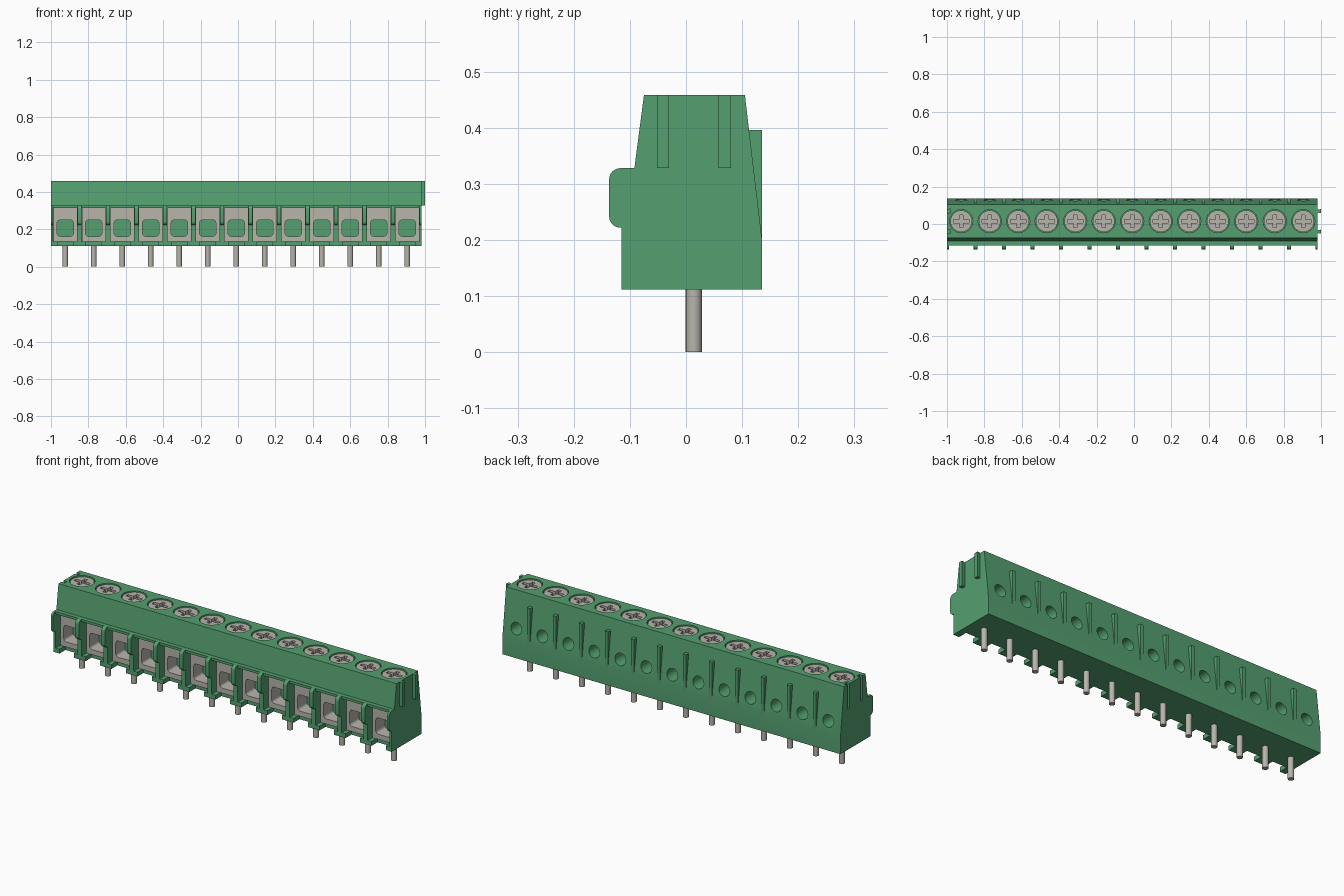
import bpy, bmesh, math

if "Cube" in bpy.data.objects:
    bpy.data.objects.remove(bpy.data.objects["Cube"])

PITCH, COUNT, X0 = 0.1524, 13, -1.0
X1 = X0 + PITCH * COUNT
CELLS = [X0 + PITCH * (i + 0.5) for i in range(COUNT)]
WALLS = [X0 + PITCH * i for i in range(COUNT + 1)]
MID_Y = 0.015


def material(name, rgb):
    m = bpy.data.materials.new(name)
    m.use_nodes = True
    m.diffuse_color = (*rgb, 1)
    m.node_tree.nodes["Principled BSDF"].inputs["Base Color"].default_value = (*rgb, 1)
    return m


GREEN = material("housing green", (0.089, 0.350, 0.162))
METAL = material("warm grey metal", (0.48, 0.46, 0.41))


def prism(bm, pts, axis, a, b):
    """Extrude a 2D outline along x (y,z), y (x,z) or z (x,y)."""
    place = {"x": lambda p, t: (t, p[0], p[1]),
             "y": lambda p, t: (p[0], t, p[1]),
             "z": lambda p, t: (p[0], p[1], t)}[axis]
    lo = [bm.verts.new(place(p, a)) for p in pts]
    hi = [bm.verts.new(place(p, b)) for p in pts]
    bm.faces.new(lo)
    bm.faces.new(hi)
    for i in range(len(pts)):
        j = (i + 1) % len(pts)
        bm.faces.new((lo[i], lo[j], hi[j], hi[i]))


def circle(cx, cy, r, n=28):
    return [(cx + r * math.cos(2 * math.pi * i / n),
             cy + r * math.sin(2 * math.pi * i / n)) for i in range(n)]


def rect(x0, x1, y0, y1):
    return [(x0, y0), (x1, y0), (x1, y1), (x0, y1)]


def arc(cx, cy, r, start, end, n=6):
    return [(cx + r * math.cos(math.radians(start + (end - start) * i / n)),
             cy + r * math.sin(math.radians(start + (end - start) * i / n)))
            for i in range(n + 1)]


def make(name, mat, prisms):
    bm = bmesh.new()
    for p in prisms:
        prism(bm, *p)
    bmesh.ops.recalc_face_normals(bm, faces=bm.faces[:])
    me = bpy.data.meshes.new(name)
    bm.to_mesh(me)
    bm.free()
    me.materials.append(mat)
    ob = bpy.data.objects.new(name, me)
    bpy.context.collection.objects.link(ob)
    return ob


def cut(ob, prisms):
    """Subtract prisms from the object and bake the result."""
    cutter = make("cutter", ob.data.materials[0], prisms)
    cutter.hide_render = True
    mod = ob.modifiers.new("cut", "BOOLEAN")
    mod.operation, mod.solver, mod.object = "DIFFERENCE", "EXACT", cutter
    bpy.context.view_layer.update()
    deps = bpy.context.evaluated_depsgraph_get()
    baked = bpy.data.meshes.new_from_object(ob.evaluated_get(deps))
    ob.modifiers.clear()
    ob.data = baked
    bpy.data.objects.remove(cutter)


def smooth(ob):
    bpy.ops.object.select_all(action="DESELECT")
    ob.select_set(True)
    bpy.context.view_layer.objects.active = ob
    bpy.ops.object.shade_smooth_by_angle(angle=math.radians(30))


def dovetail(x_in, x_out, y):
    return [(x_in, y - 0.007), (x_out, y - 0.011), (x_out, y + 0.011), (x_in, y + 0.007)]


# Housing: one side profile, then wire bays, floor notches, holes and end grooves
profile = [(-0.115, 0.112), (0.135, 0.112), (0.135, 0.205), (0.105, 0.458),
           (-0.075, 0.458), (-0.092, 0.328), (-0.115, 0.328)]
housing = make("housing", GREEN, [(profile, "x", X0, X1)])
cut(housing, [(rect(x - 0.064, x + 0.064, 0.135, 0.315), "y", -0.2, 0.0) for x in CELLS])
cut(housing, [(rect(x - 0.042, x + 0.042, 0.09, 0.16), "y", -0.2, -0.065) for x in CELLS])
cut(housing, [(circle(x, MID_Y, 0.062), "z", 0.43, 0.5) for x in CELLS]
    + [(circle(x, 0.265, 0.032, 20), "y", 0.05, 0.2) for x in CELLS])
cut(housing, [(dovetail(-1.01, -0.98, y), "z", 0.328, 0.5) for y in (-0.041, 0.069)])
smooth(housing)

# Rounded lugs on the front of the dividing walls
lug = ([(-0.09, 0.328)] + arc(-0.117, 0.308, 0.02, 90, 180)
       + arc(-0.117, 0.242, 0.02, 180, 270) + [(-0.09, 0.222)])
lugs = make("divider_lugs", GREEN,
            [(lug, "x", max(X0, x - 0.011), min(X1, x + 0.011)) for x in WALLS])
smooth(lugs)

# Wedge ribs on the back, between the test holes
rib = [(0.135, 0.205), (0.135, 0.396), (0.10, 0.396), (0.12, 0.205)]
make("back_ribs", GREEN, [(rib, "x", x - 0.009, x + 0.009) for x in WALLS[1:-1]])

# Interlocking end ribs
make("end_ribs", GREEN,
     [(dovetail(X1 - 0.003, 1.0, y), "z", 0.328, 0.458) for y in (-0.041, 0.069)])

# Metal wire clamps with a rounded opening
clamps = make("wire_clamps", METAL,
              [(rect(x - 0.063, x + 0.063, 0.136, 0.314), "y", -0.078, -0.001) for x in CELLS])


def opening(x):
    w, r = 0.043, 0.014
    return (arc(x + w - r, 0.249 - r, r, 0, 90) + arc(x - w + r, 0.249 - r, r, 90, 180)
            + arc(x - w + r, 0.163 + r, r, 180, 270) + arc(x + w - r, 0.163 + r, r, 270, 360))


cut(clamps, [(opening(x), "y", -0.2, 0.1) for x in CELLS])
smooth(clamps)

# Screws with a cross recess
screws = make("screws", METAL, [(circle(x, MID_Y, 0.058), "z", 0.425, 0.453) for x in CELLS])


def cross(cx, cy, a=0.042, b=0.034, w=0.009):
    quarter = [(a, w), (w, w), (w, b)]
    pts = []
    for sx, sy, flip in ((1, 1, 1), (-1, 1, -1), (-1, -1, 1), (1, -1, -1)):
        pts += [(cx + sx * px, cy + sy * py) for px, py in quarter[::flip]]
    return pts


cut(screws, [(cross(x, MID_Y), "z", 0.435, 0.5) for x in CELLS])
smooth(screws)

# Solder pins
pins = make("solder_pins", METAL, [(circle(x, 0.014, 0.0145, 20), "z", 0.0, 0.125) for x in CELLS])
smooth(pins)
